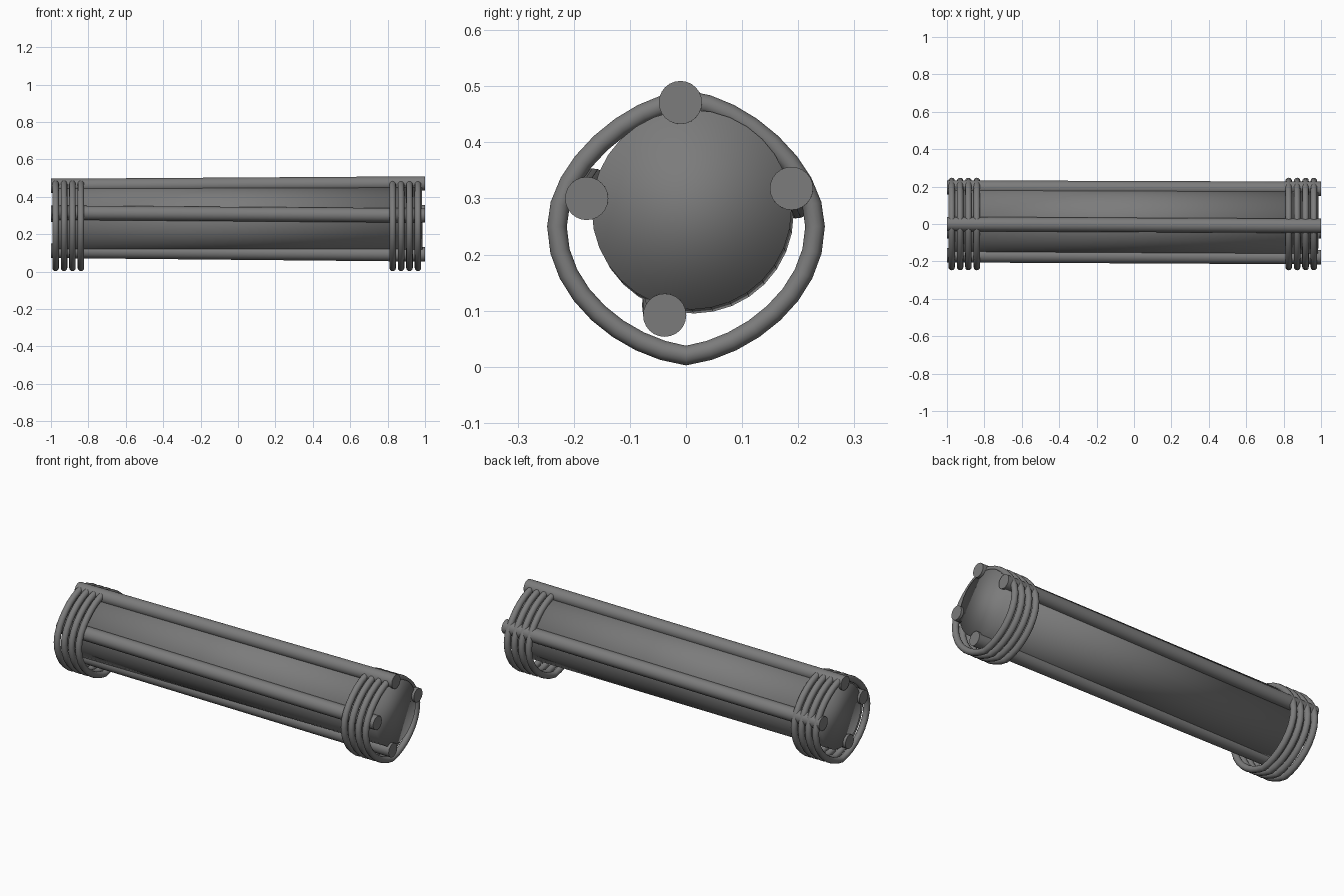
import bpy, math
from mathutils import Vector

if "Cube" in bpy.data.objects:
    bpy.data.objects.remove(bpy.data.objects["Cube"])

grey = bpy.data.materials.new("dark grey")
grey.diffuse_color = (0.2, 0.2, 0.2, 1)
grey.use_nodes = True
grey.node_tree.nodes["Principled BSDF"].inputs["Base Color"].default_value = grey.diffuse_color


def rod(name, start, end, radius, sides):
    a, b = Vector(start), Vector(end)
    bpy.ops.mesh.primitive_cylinder_add(vertices=sides, radius=radius,
                                        depth=(b - a).length, location=(a + b) / 2)
    ob = bpy.context.object
    ob.name = name
    ob.rotation_euler = (b - a).to_track_quat('Z', 'Y').to_euler()
    ob.data.materials.append(grey)
    return ob


# Thick central cylinder, smooth all over including its end caps
core = rod("core", (-0.985, 0.014, 0.273), (0.985, 0.01, 0.28), 0.178, 32)
bpy.ops.object.shade_smooth()

# Four slightly skewed thin rods around the core: (y, z) at the left and right ends
rods = {
    "top_rod": ((0.0, 0.458), (-0.01, 0.471)),
    "back_rod": ((0.195, 0.303), (0.188, 0.318)),
    "front_rod": ((-0.167, 0.315), (-0.177, 0.3)),
    "bottom_rod": ((-0.04, 0.111), (-0.038, 0.092)),
}
for name, (l, r) in rods.items():
    rod(name, (-0.9995, *l), (0.9995, *r), 0.0385, 24)
    bpy.ops.object.shade_smooth_by_angle()


# Binding loop: egg-shaped with a pinched bottom
def binding(name, x):
    cu = bpy.data.curves.new(name, 'CURVE')
    cu.dimensions = '3D'
    cu.resolution_u = 8
    cu.bevel_depth = 0.0175
    cu.bevel_resolution = 4
    sp = cu.splines.new('BEZIER')
    sp.bezier_points.add(3)
    sp.use_cyclic_u = True
    # point, incoming handle, outgoing handle in (y, z)
    pts = [((0, 0.02), (-0.11, 0.035), (0.11, 0.035)),
           ((0.23, 0.25), (0.23, 0.13), (0.23, 0.355)),
           ((0, 0.475), (0.1, 0.466), (-0.1, 0.466)),
           ((-0.23, 0.25), (-0.23, 0.355), (-0.23, 0.13))]
    for bp, (co, hl, hr) in zip(sp.bezier_points, pts):
        bp.handle_left_type = bp.handle_right_type = 'FREE'
        bp.co, bp.handle_left, bp.handle_right = (x, *co), (x, *hl), (x, *hr)
    ob = bpy.data.objects.new(name, cu)
    bpy.context.collection.objects.link(ob)
    bpy.ops.object.select_all(action='DESELECT')
    ob.select_set(True)
    bpy.context.view_layer.objects.active = ob
    bpy.ops.object.convert(target='MESH')
    ob = bpy.context.object
    ob.data.materials.clear()
    ob.data.materials.append(grey)
    bpy.ops.object.shade_smooth_by_angle(angle=math.radians(40))


# Four loops at each end
for i in range(4):
    binding(f"left_binding_{i + 1}", -0.975 + 0.045 * i)
    binding(f"right_binding_{i + 1}", 0.827 + 0.045 * i)
